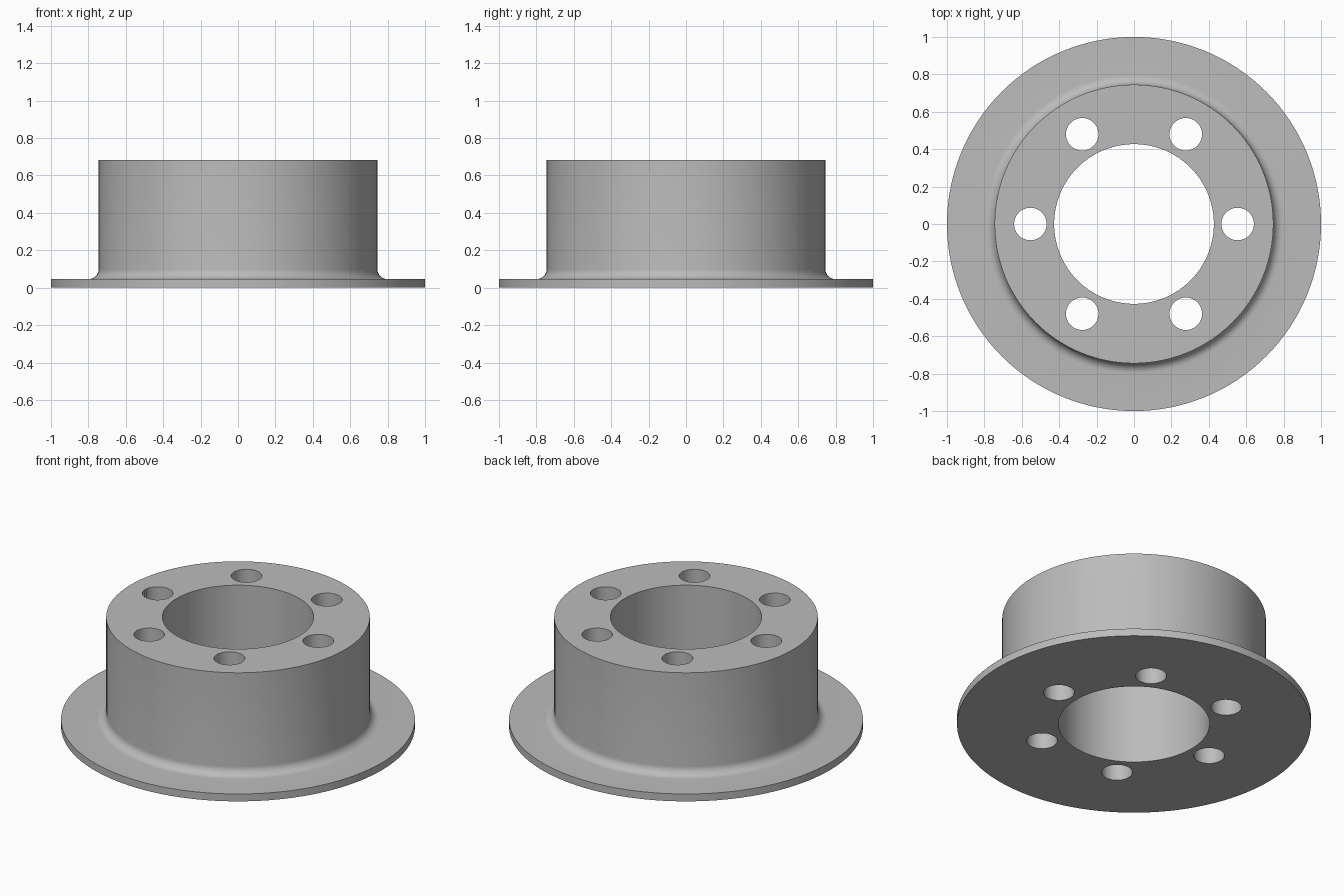
import bpy
import bmesh
from math import sin, cos, pi, radians

if "Cube" in bpy.data.objects:
    bpy.data.objects.remove(bpy.data.objects["Cube"], do_unlink=True)

SEGMENTS = 128
FLANGE_R, FLANGE_H = 1.0, 0.046
HUB_R, HUB_H = 0.745, 0.683
BORE_R, FILLET = 0.427, 0.053
HOLE_R, HOLE_CIRCLE, HOLES = 0.087, 0.554, 6

# Plain grey metal
metal = bpy.data.materials.new("grey metal")
metal.use_nodes = True
grey = (0.5, 0.5, 0.5, 1)
metal.diffuse_color = grey
metal.node_tree.nodes["Principled BSDF"].inputs["Base Color"].default_value = grey

# Closed cross-section: flange, rounded inner corner, hub and bore
profile = [(BORE_R, 0), (FLANGE_R, 0), (FLANGE_R, FLANGE_H)]
for i in range(9):
    a = pi / 2 * i / 8
    profile.append((HUB_R + FILLET * (1 - sin(a)), FLANGE_H + FILLET * (1 - cos(a))))
profile += [(HUB_R, HUB_H), (BORE_R, HUB_H)]

# Sweep the cross-section around the axis
bm = bmesh.new()
rings = []
for s in range(SEGMENTS):
    t = 2 * pi * s / SEGMENTS
    rings.append([bm.verts.new((r * cos(t), r * sin(t), z)) for r, z in profile])
for s, ring in enumerate(rings):
    following = rings[(s + 1) % SEGMENTS]
    for i in range(len(profile)):
        j = (i + 1) % len(profile)
        bm.faces.new((ring[i], following[i], following[j], ring[j]))
bmesh.ops.recalc_face_normals(bm, faces=bm.faces)
mesh = bpy.data.meshes.new("flanged_hub")
bm.to_mesh(mesh)
bm.free()
hub = bpy.data.objects.new("flanged_hub", mesh)
bpy.context.collection.objects.link(hub)
mesh.materials.append(metal)

# Bolt holes drilled through the hub
cutters = []
for i in range(HOLES):
    t = 2 * pi * i / HOLES
    bpy.ops.mesh.primitive_cylinder_add(
        vertices=48, radius=HOLE_R, depth=2,
        location=(HOLE_CIRCLE * cos(t), HOLE_CIRCLE * sin(t), HUB_H / 2))
    cutter = bpy.context.object
    cutter.name = f"bolt_hole_cutter_{i + 1}"
    cutter.hide_render = True
    cutter.data.materials.append(metal)
    cutters.append(cutter)
    drill = hub.modifiers.new(f"bolt_hole_{i + 1}", "BOOLEAN")
    drill.operation = "DIFFERENCE"
    drill.solver = "EXACT"
    drill.object = cutter

# Apply the holes, remove the cutters and smooth the round walls
bpy.ops.object.select_all(action="DESELECT")
hub.select_set(True)
bpy.context.view_layer.objects.active = hub
for drill in list(hub.modifiers):
    bpy.ops.object.modifier_apply(modifier=drill.name)
for cutter in cutters:
    bpy.data.objects.remove(cutter, do_unlink=True)
bpy.ops.object.shade_smooth_by_angle(angle=radians(30))
